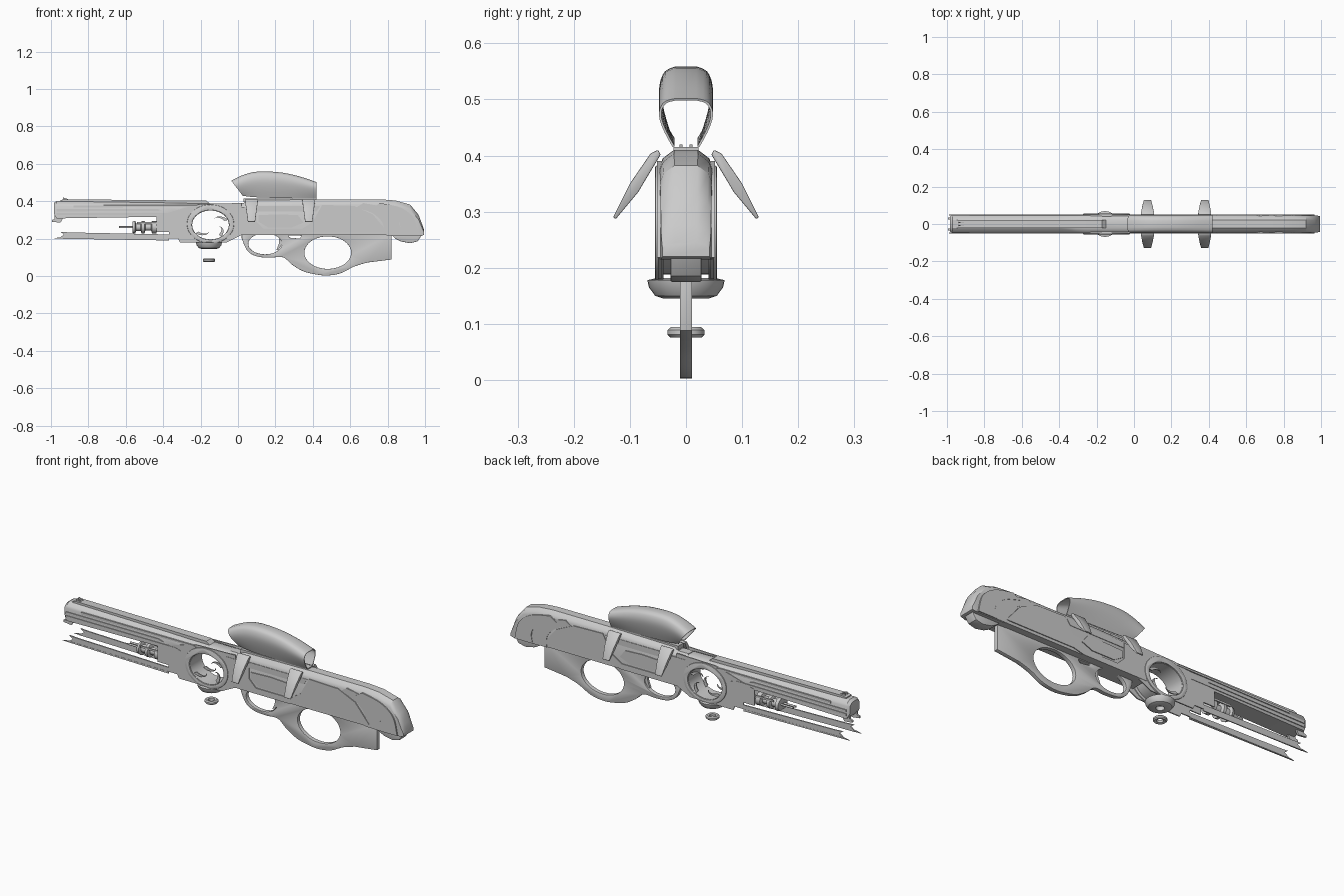
import bpy, bmesh, math
from math import sin, cos, pi, radians

if "Cube" in bpy.data.objects:
    bpy.data.objects.remove(bpy.data.objects["Cube"], do_unlink=True)

GREY = (0.6, 0.6, 0.6, 1)
metal = bpy.data.materials.new("plain_grey")
metal.use_nodes = True
metal.diffuse_color = GREY
metal.node_tree.nodes["Principled BSDF"].inputs["Base Color"].default_value = GREY
parts = []


def finish(name, bm):
    bmesh.ops.recalc_face_normals(bm, faces=bm.faces)
    me = bpy.data.meshes.new(name)
    bm.to_mesh(me)
    bm.free()
    me.materials.append(metal)
    ob = bpy.data.objects.new(name, me)
    bpy.context.collection.objects.link(ob)
    parts.append(ob)
    return ob


def skin(bm, rings, caps=True, closed=True):
    """Bridge equal rings of points into a surface."""
    vs = [[bm.verts.new(p) for p in r] for r in rings]
    n = len(vs[0])
    for a, b in zip(vs, vs[1:]):
        for i in range(n if closed else n - 1):
            j = (i + 1) % n
            bm.faces.new((a[i], a[j], b[j], b[i]))
    if caps:
        bm.faces.new(vs[0])
        bm.faces.new(vs[-1])


def loft(name, rings, caps=True, closed=True):
    bm = bmesh.new()
    skin(bm, rings, caps, closed)
    return finish(name, bm)


def prism(name, pts, y0, y1, mirror=False):
    """Side outline (x, z) extruded across y, optionally on both sides."""
    bm = bmesh.new()
    for s in ((1, -1) if mirror else (1,)):
        skin(bm, [[(x, s * y, z) for x, z in pts] for y in (y0, y1)])
    return finish(name, bm)


def oval(cx, cz, rx, rz, n=40):
    return [(cx + rx * cos(2 * pi * i / n), cz + rz * sin(2 * pi * i / n)) for i in range(n)]


def box(x0, x1, z0, z1):
    return [(x0, z0), (x1, z0), (x1, z1), (x0, z1)]


def spline(pts, steps=5):
    """Smooth open path through the points."""
    p = [pts[0]] + pts + [pts[-1]]
    out = []
    for a, b, c, d in zip(p, p[1:], p[2:], p[3:]):
        for k in range(steps):
            t = k / steps
            out.append(tuple(0.5 * (2 * v + (w - u) * t + (2 * u - 5 * v + 4 * w - q) * t * t
                                    + (3 * v - u - 3 * w + q) * t ** 3)
                             for u, v, w, q in zip(a, b, c, d)))
    return out + [pts[-1]]


def modify(ob, outlines=(), bevel=0):
    """Cut holes through the sides, then soften the edges."""
    cutters = []
    for pts in outlines:
        c = prism("cutter", pts, -0.2, 0.2)
        c.hide_render = True
        parts.remove(c)
        cutters.append(c)
        m = ob.modifiers.new("hole", 'BOOLEAN')
        m.operation, m.solver, m.object = 'DIFFERENCE', 'EXACT', c
    if bevel:
        m = ob.modifiers.new("soften", 'BEVEL')
        m.width, m.segments, m.limit_method, m.angle_limit = bevel, 2, 'ANGLE', radians(50)
    dg = bpy.context.evaluated_depsgraph_get()
    ob.data = bpy.data.meshes.new_from_object(ob.evaluated_get(dg))
    ob.modifiers.clear()
    for c in cutters:
        bpy.data.objects.remove(c, do_unlink=True)


def lathe(name, profile, cx, cy=0, cz=0, axis='Z', n=32, loop=False):
    rings = []
    for i in range(n + 1):
        a = 2 * pi * i / n
        u, v = cos(a), sin(a)
        rings.append([(cx + r * u, cy + r * v, cz + h) if axis == 'Z' else
                      (cx + h, cy + r * u, cz + r * v) for r, h in profile])
    ob = loft(name, rings, False, loop)
    bm = bmesh.new()
    bm.from_mesh(ob.data)
    bmesh.ops.remove_doubles(bm, verts=bm.verts, dist=0.00001)
    bmesh.ops.recalc_face_normals(bm, faces=bm.faces)
    bm.to_mesh(ob.data)
    bm.free()
    return ob


def body_ring(x, zb, zt, w, c):
    half = [(w, zb), (w, zt - c), (w * 0.86, zt - c * 0.5), (w * 0.45, zt)]
    return [(x, y, z) for y, z in half] + [(x, -y, z) for y, z in reversed(half)]


# Receiver and stock
loft("receiver_stock", [body_ring(*s) for s in (
    (-0.03, 0.22, 0.39, 0.046, 0.03), (0.03, 0.22, 0.39, 0.047, 0.03), (0.05, 0.22, 0.405, 0.047, 0.03),
    (0.42, 0.22, 0.41, 0.048, 0.03), (0.76, 0.22, 0.41, 0.047, 0.03), (0.84, 0.215, 0.404, 0.047, 0.03),
    (0.92, 0.215, 0.382, 0.046, 0.028), (0.965, 0.215, 0.328, 0.045, 0.025),
    (0.985, 0.217, 0.275, 0.044, 0.02), (0.995, 0.22, 0.245, 0.042, 0.01))])
prism("receiver_side_panel", [(-0.03, 0.22), (0.34, 0.22), (0.4, 0.235), (0.8, 0.235), (0.72, 0.33),
                              (0.62, 0.375), (0.45, 0.38), (0.4, 0.29), (0.34, 0.25), (0.14, 0.25),
                              (0.1, 0.29), (0.1, 0.37), (-0.03, 0.37)], 0.04, 0.052, True)
prism("receiver_inset_block", [(0.11, 0.29), (0.16, 0.26), (0.29, 0.26), (0.35, 0.285), (0.32, 0.325),
                               (0.22, 0.33), (0.11, 0.325)], 0.04, 0.052, True)
prism("receiver_upper_strip", [(0.1, 0.345), (0.42, 0.345), (0.44, 0.375), (0.1, 0.375)], 0.04, 0.05, True)
prism("hood_mount_rail", box(0.03, 0.42, 0.395, 0.415), -0.022, 0.022)

# Curved bands wrapping the butt
for i, (dx, y) in enumerate(((0, 0.052), (-0.09, 0.0495))):
    outer = spline([(0.76 + dx, 0.39), (0.87 + dx, 0.365), (0.94 + dx, 0.31), (0.965 + dx, 0.218)])
    inner = spline([(0.86 + dx * 0.9, 0.218), (0.865 + dx, 0.28), (0.81 + dx, 0.335), (0.72 + dx, 0.365)])
    prism(f"butt_band_{i + 1}", outer + inner, 0.035, y, True)
modify(prism("butt_toe", [(0.82, 0.22), (0.84, 0.2), (0.87, 0.185), (0.92, 0.175), (0.96, 0.185),
                          (0.985, 0.222)], -0.028, 0.028), bevel=0.003)

# Thin grip frame with trigger and hand openings
outline = [(0.02, 0.225)] + spline([(0.02, 0.2), (0.05, 0.135), (0.1, 0.105), (0.17, 0.098), (0.24, 0.1),
    (0.29, 0.06), (0.35, 0.025), (0.42, 0.008), (0.48, 0.003), (0.55, 0.015), (0.62, 0.05), (0.69, 0.072)])
outline += [(0.82, 0.088), (0.82, 0.225)]
modify(prism("grip_frame", outline, -0.011, 0.011),
       [oval(0.145, 0.172, 0.09, 0.056), oval(0.48, 0.125, 0.125, 0.087),
        [(0.275, 0.205), (0.33, 0.2), (0.34, 0.215), (0.27, 0.217)]], 0.003)
prism("trigger", spline([(0.215, 0.225), (0.22, 0.18), (0.205, 0.14)])
      + spline([(0.215, 0.138), (0.24, 0.18), (0.24, 0.225)]), -0.006, 0.006)

# Hollow mid housing with a large oval opening
opening = oval(-0.147, 0.273, 0.102, 0.081)
modify(prism("mid_housing_side", [(-0.435, 0.235), (-0.37, 0.235), (-0.37, 0.2), (-0.32, 0.2), (-0.31, 0.18),
                                  (-0.06, 0.18), (0.02, 0.22), (0.02, 0.39), (-0.2, 0.385), (-0.3, 0.36),
                                  (-0.435, 0.32)], 0.044, 0.05, True), [opening])
modify(prism("oval_rim", oval(-0.147, 0.278, 0.126, 0.104), 0.04, 0.055, True),
       [oval(-0.147, 0.273, 0.1, 0.079)], 0.003)
modify(prism("oval_inner_lip", oval(-0.147, 0.273, 0.106, 0.085), -0.05, 0.05), [oval(-0.147, 0.273, 0.098, 0.077)])

# Hooked claws inside the opening
for i, deg in enumerate((20, 215, 305)):
    a = radians(deg)
    hook = []
    for r0, r1, seq in ((1.0, 0.42, range(7)), (0.8, 0.42, range(6, -1, -1))):
        for k in seq:
            t = k / 6
            r = r0 + (r1 - r0) * t
            b = a + 0.75 * sin(t * pi * 0.6)
            hook.append((-0.147 + 0.1 * r * cos(b), 0.273 + 0.079 * r * sin(b)))
    hook.pop(7)
    prism(f"claw_{i + 1}", hook, 0.036, 0.042, True)

# Dish and loose ring under the housing
lathe("under_dish", [(0.02, 0.165), (0.02, 0.145), (0.04, 0.145), (0.055, 0.15), (0.066, 0.165),
                     (0.069, 0.178), (0.05, 0.182)], -0.155)
lathe("loose_ring", [(0.016, 0.079), (0.028, 0.076), (0.033, 0.081), (0.033, 0.089), (0.027, 0.094),
                     (0.016, 0.092)], -0.155, loop=True)

# Barrel shroud
loft("barrel_shroud", [body_ring(*s) for s in (
    (-0.985, 0.335, 0.39, 0.04, 0.02), (-0.97, 0.308, 0.4, 0.048, 0.025), (-0.4, 0.317, 0.392, 0.048, 0.025),
    (-0.31, 0.345, 0.39, 0.048, 0.025), (-0.26, 0.368, 0.389, 0.047, 0.015),
    (-0.02, 0.368, 0.387, 0.046, 0.015))])
prism("top_rail", [(-0.95, 0.38), (-0.14, 0.38), (-0.17, 0.403), (-0.93, 0.41), (-0.95, 0.405)], -0.022, 0.022)
for i, (x0, x1, z) in enumerate(((-0.97, -0.3, 0.325), (-0.97, -0.4, 0.345), (-0.88, -0.2, 0.366))):
    prism(f"barrel_side_strip_{i + 1}", [(x0, z), (x1, z + 0.004), (x1 - 0.03, z + 0.013), (x0, z + 0.012)],
          0.045, 0.052, True)
prism("front_sight", [(-0.94, 0.4), (-0.9, 0.4), (-0.91, 0.412), (-0.935, 0.42)], 0.006, 0.012, True)
prism("muzzle_hook", [(-0.995, 0.29), (-0.95, 0.285), (-0.94, 0.3), (-0.93, 0.325), (-0.98, 0.33),
                      (-0.98, 0.305), (-0.995, 0.3)], 0.025, 0.035, True)

# Lower fore-end plates
prism("lower_plate", [(-0.96, 0.2), (-0.37, 0.195), (-0.37, 0.222), (-0.9, 0.233), (-0.95, 0.236), (-0.93, 0.222)],
      0.043, 0.05, True)
prism("lower_prong", [(-0.99, 0.2), (-0.37, 0.19), (-0.37, 0.2), (-0.96, 0.206)], 0.046, 0.051, True)

# Spring cylinders in the open fore-end
for s, side in ((1, "left"), (-1, "right")):
    lathe(f"{side}_piston", [(0, -0.2), (0.005, -0.2), (0.005, -0.13), (0.03, -0.13), (0.035, -0.115),
                             (0.02, -0.11), (0.02, -0.085), (0.034, -0.08), (0.034, -0.065), (0.018, -0.06),
                             (0.018, -0.03), (0.033, -0.025), (0.033, 0), (0, 0)],
          -0.435, 0.01 * s, 0.261, 'X', 16)
prism("piston_bar", box(-0.54, -0.42, 0.278, 0.288), 0.036, 0.042, True)

# Arched open hood: each rib runs from lower edge over the crown
ribs = []
for x_top, z_top, x_low, z_low in spline([(-0.035, 0.508, 0.025, 0.43), (0.02, 0.535, 0.06, 0.425),
        (0.08, 0.553, 0.11, 0.421), (0.15, 0.557, 0.17, 0.419), (0.24, 0.55, 0.25, 0.417),
        (0.33, 0.53, 0.33, 0.416), (0.42, 0.5, 0.42, 0.416)], 3):
    half = spline([(0.022, 0), (0.036, 0.3), (0.045, 0.58), (0.045, 0.78), (0.036, 0.94), (0.018, 1)], 3)
    rib = [(x_low + (x_top - x_low) * f, y, z_low + (z_top - z_low) * f) for y, f in half]
    ribs.append(rib + [(x, -y, z) for x, y, z in reversed(rib)])
hood = loft("sight_hood", ribs, False, False)
thick = hood.modifiers.new("thickness", 'SOLIDIFY')
thick.thickness, thick.offset = 0.004, 0
modify(hood)

# Splayed tapering side fins
fin = [(0.045, 0.402), (0.05, 0.41), (0.063, 0.404), (0.1, 0.35), (0.13, 0.29), (0.125, 0.287), (0.085, 0.335)]
for cx, label in ((0.072, "front"), (0.378, "rear")):
    for s, side in ((1, "left"), (-1, "right")):
        rings = [[(cx + e * (0.019 + 0.016 * (z - 0.287) / 0.12), s * y, z) for y, z in fin] for e in (-1, 1)]
        modify(loft(f"{label}_{side}_fin", rings), bevel=0.002)

# Smooth the rounded surfaces, keep hard edges
for ob in bpy.context.view_layer.objects:
    ob.select_set(ob in parts)
bpy.context.view_layer.objects.active = parts[0]
bpy.ops.object.shade_smooth_by_angle(angle=radians(30))
